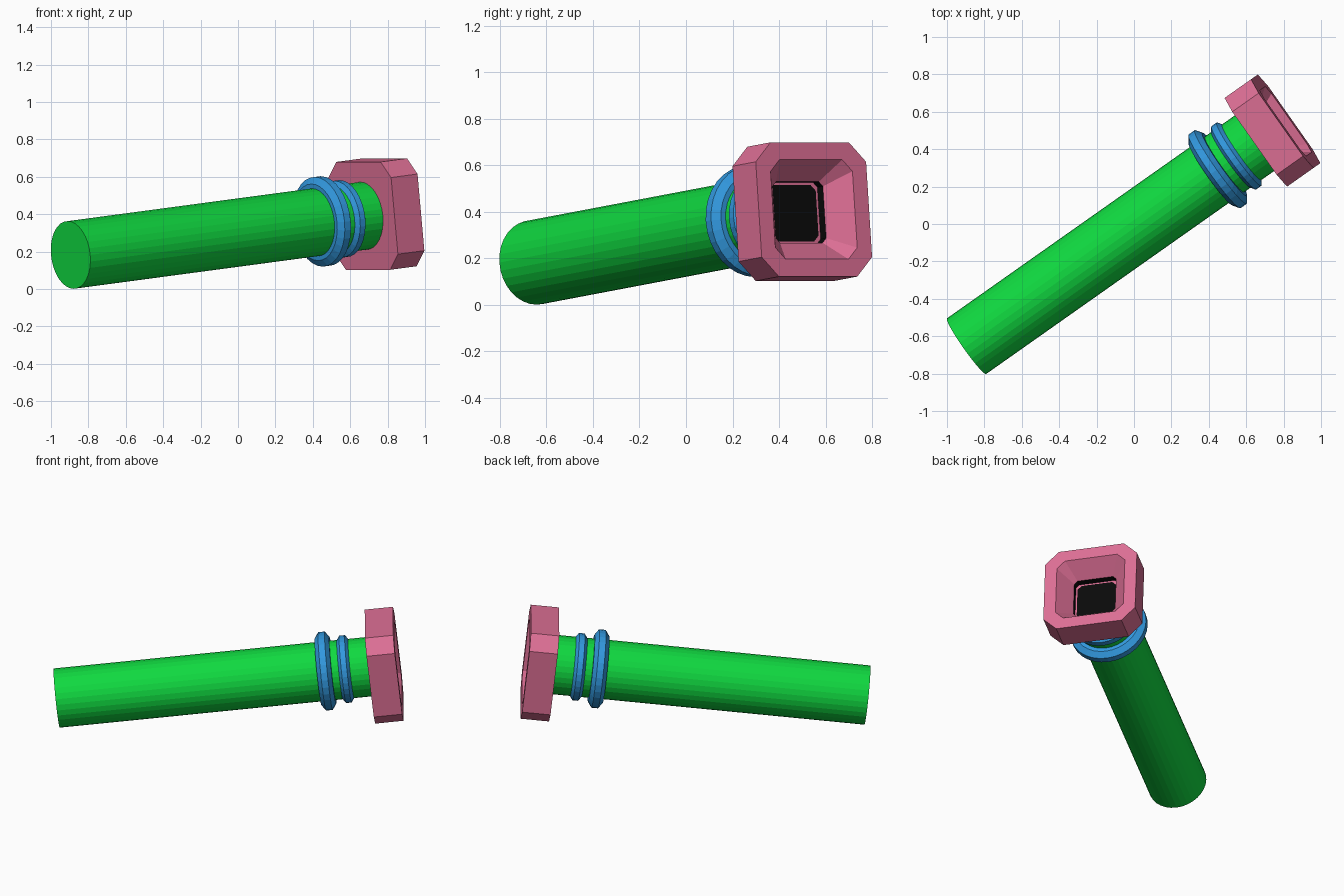
import bpy, bmesh, math
from mathutils import Matrix, Vector

if "Cube" in bpy.data.objects:
    bpy.data.objects.remove(bpy.data.objects["Cube"])

# ---------- materials ----------
def lin(c):
    c /= 255
    return c / 12.92 if c <= 0.04045 else ((c + 0.055) / 1.055) ** 2.4

def mat(name, r, g, b):
    m = bpy.data.materials.new(name)
    m.diffuse_color = (lin(r), lin(g), lin(b), 1)
    m.use_nodes = True
    m.node_tree.nodes["Principled BSDF"].inputs["Base Color"].default_value = m.diffuse_color
    return m

green = mat("green", 16, 217, 64)
blue = mat("blue", 50, 152, 222)
pink = mat("pink", 221, 111, 149)
black = mat("black", 10, 10, 10)

# ---------- tilted axis frame: local z runs along the barrel ----------
base = Vector((-0.895, -0.653, 0.182))
axis = (Vector((0.811, 0.5495, 0.41)) - base)
LENGTH = axis.length
axis.normalize()
side = Vector((-axis.y, axis.x, 0)).normalized()
up = axis.cross(side)
FRAME = Matrix((side, up, axis)).transposed().to_4x4()
FRAME.translation = base

def loft(name, loops, mats, face_mats=None, closed=False):
    """Bridge a list of equal-length vertex loops; cap the ends unless closed."""
    bm = bmesh.new()
    rings = [[bm.verts.new(p) for p in loop] for loop in loops]
    n = len(rings[0])
    pairs = list(zip(rings, rings[1:]))
    if closed:
        pairs.append((rings[-1], rings[0]))
    for k, (a, b) in enumerate(pairs):
        for i in range(n):
            j = (i + 1) % n
            f = bm.faces.new((a[i], a[j], b[j], b[i]))
            f.material_index = face_mats[k] if face_mats else 0
    if not closed:
        bm.faces.new(rings[0][::-1])
        f = bm.faces.new(rings[-1])
        f.material_index = face_mats[-1] if face_mats else 0
    bmesh.ops.recalc_face_normals(bm, faces=bm.faces)
    me = bpy.data.meshes.new(name)
    bm.to_mesh(me)
    bm.free()
    for m in mats:
        me.materials.append(m)
    ob = bpy.data.objects.new(name, me)
    ob.matrix_world = FRAME
    bpy.context.collection.objects.link(ob)
    return ob

def circle(r, z, n=32):
    return [(r * math.cos(2 * math.pi * i / n), r * math.sin(2 * math.pi * i / n), z)
            for i in range(n)]

def cut_square(h, c, z):
    """Square of half size h with corners chamfered by c."""
    k = h - c
    return [(h, -k, z), (h, k, z), (k, h, z), (-k, h, z),
            (-h, k, z), (-h, -k, z), (-k, -h, z), (k, -h, z)]

# ---------- barrel ----------
HEAD = 0.174
loft("barrel", [circle(0.182, 0), circle(0.182, LENGTH - HEAD + 0.005)], [green])

# ---------- two collar rings ----------
def collar(name, z, w, r):
    prof = [(-w, 0.17), (-w, r - 0.035 * w / 0.045), (-w * 0.45, r),
            (w * 0.45, r), (w, r - 0.035 * w / 0.045), (w, 0.17)]
    loft(name, [circle(rr, z + dz) for dz, rr in prof], [blue], closed=True)

collar("large_ring", 1.652, 0.045, 0.241)
collar("small_ring", 1.775, 0.038, 0.207)

# ---------- octagonal head with funnel opening and dark recess ----------
L = LENGTH
loft("head",
     [cut_square(0.29, 0.084, L - HEAD), cut_square(0.29, 0.084, L),
      cut_square(0.215, 0.05, L), cut_square(0.132, 0.02, L - 0.109),
      cut_square(0.132, 0.02, L - 0.150), cut_square(0.122, 0.025, L - 0.150)],
     [pink, black], [0, 0, 0, 1, 0, 1])
